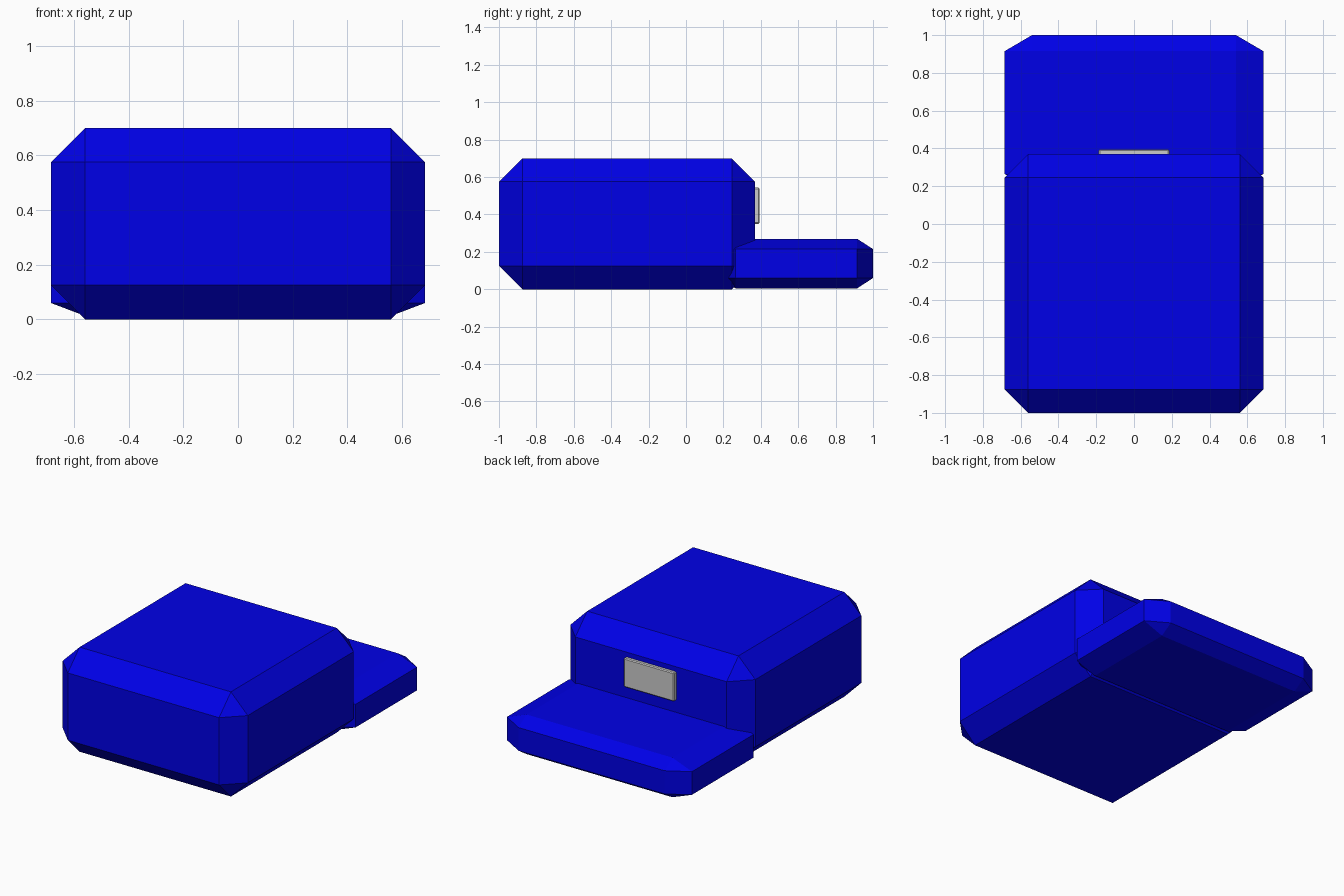
import bpy, bmesh
from mathutils import Vector

if "Cube" in bpy.data.objects:
    bpy.data.objects.remove(bpy.data.objects["Cube"])

blue = bpy.data.materials.new("blue_paint")
blue.diffuse_color = (0.0, 0.0, 0.8, 1.0)
blue.use_nodes = True
blue.node_tree.nodes["Principled BSDF"].inputs["Base Color"].default_value = blue.diffuse_color


def chamfered_box(name, lo, hi, chamfer, material=None):
    """Box between two corners, with a separate chamfer width per axis."""
    lo, hi, chamfer = Vector(lo), Vector(hi), Vector(chamfer)
    size, centre = hi - lo, (lo + hi) / 2
    bm = bmesh.new()
    bmesh.ops.create_cube(bm, size=1)
    # Bevel by one unit, then stretch so the chamfer gets its own width per axis
    bmesh.ops.scale(bm, vec=[s / c for s, c in zip(size, chamfer)], verts=bm.verts)
    bmesh.ops.bevel(bm, geom=bm.edges[:], offset=1, offset_type='OFFSET',
                    segments=1, profile=0.5, affect='EDGES')
    bmesh.ops.scale(bm, vec=chamfer, verts=bm.verts)
    bmesh.ops.recalc_face_normals(bm, faces=bm.faces)
    mesh = bpy.data.meshes.new(name)
    bm.to_mesh(mesh)
    bm.free()
    obj = bpy.data.objects.new(name, mesh)
    obj.location = centre
    bpy.context.collection.objects.link(obj)
    if material:
        mesh.materials.append(material)
    return obj


# Tall main block
chamfered_box("main_body", (-0.685, -1.0, 0.0), (0.685, 0.37, 0.70),
              (0.125, 0.125, 0.125), blue)
# Low slab sticking out of the back
chamfered_box("rear_slab", (-0.685, 0.18, 0.005), (0.685, 1.0, 0.27),
              (0.145, 0.085, 0.055), blue)
# Small grey plate on the back wall
chamfered_box("rear_plate", (-0.187, 0.355, 0.35), (0.187, 0.394, 0.543),
              (0.006, 0.006, 0.006))
